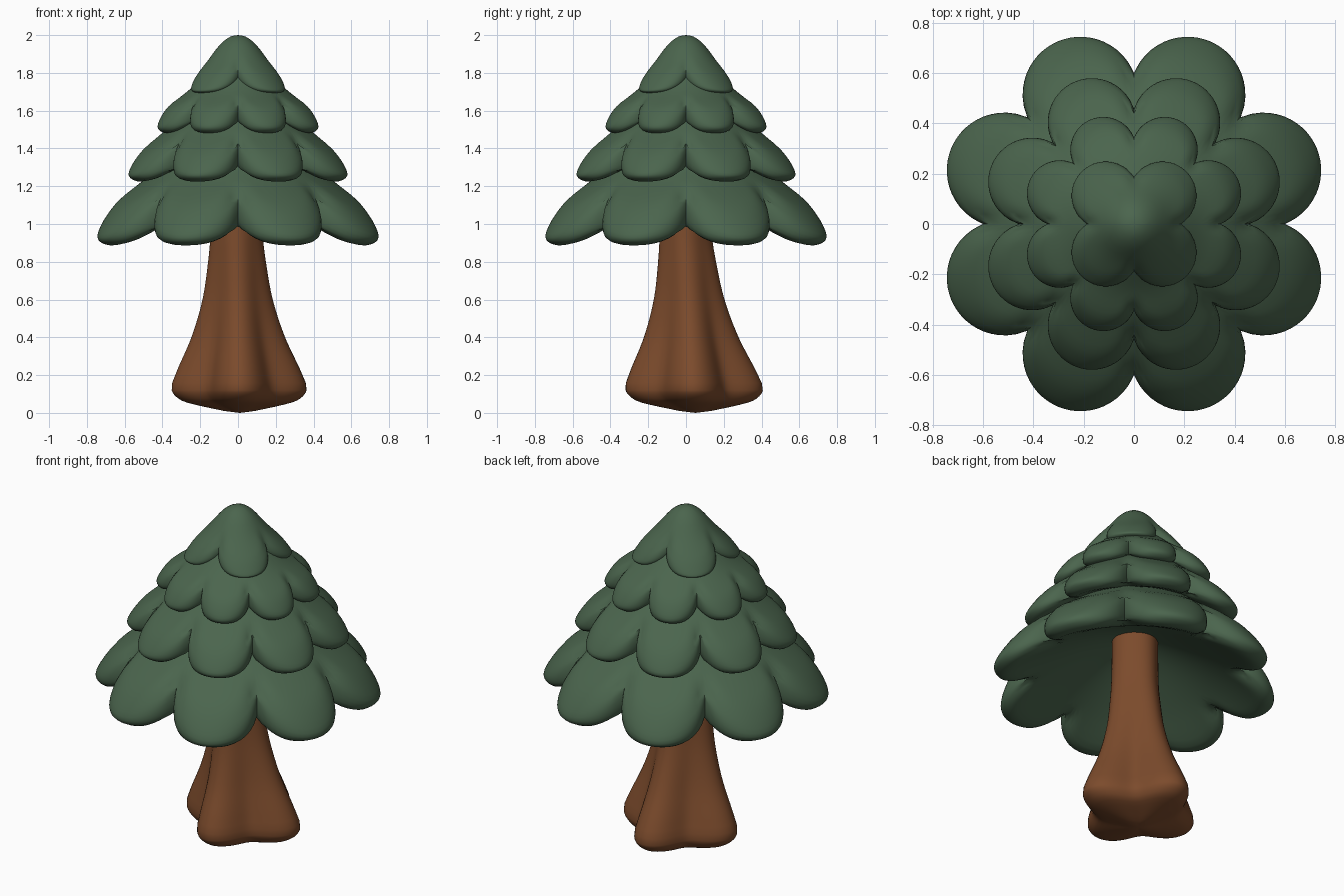
import bpy, bmesh, math
from math import sin, cos, sqrt, pi

if "Cube" in bpy.data.objects:
    bpy.data.objects.remove(bpy.data.objects["Cube"])


def material(name, color):
    m = bpy.data.materials.new(name)
    m.diffuse_color = (*color, 1)
    m.use_nodes = True
    m.node_tree.nodes["Principled BSDF"].inputs["Base Color"].default_value = m.diffuse_color
    return m


def curve(pts, x):
    """Smooth interpolation through (x, y) points sorted by x."""
    x = min(max(x, pts[0][0]), pts[-1][0])
    n = len(pts)

    def slope(i):
        a, b = pts[max(i - 1, 0)], pts[min(i + 1, n - 1)]
        return (b[1] - a[1]) / (b[0] - a[0])
    for i in range(n - 1):
        (x0, y0), (x1, y1) = pts[i], pts[i + 1]
        if x <= x1:
            h = x1 - x0
            t = (x - x0) / h
            return ((2*t**3 - 3*t**2 + 1) * y0 + (t**3 - 2*t*t + t) * h * slope(i)
                    + (3*t*t - 2*t**3) * y1 + (t**3 - t*t) * h * slope(i + 1))
    return pts[-1][1]


def skin(name, start, rings, end, mat):
    """Closed surface: start point, list of rings, end point."""
    bm = bmesh.new()
    a, b = bm.verts.new(start), bm.verts.new(end)
    vr = [[bm.verts.new(p) for p in r] for r in rings]
    n = len(vr[0])
    for j in range(n):
        k = (j + 1) % n
        bm.faces.new((a, vr[0][j], vr[0][k]))
        bm.faces.new((b, vr[-1][k], vr[-1][j]))
        for r, s in zip(vr, vr[1:]):
            bm.faces.new((r[j], s[j], s[k], r[k]))
    bmesh.ops.recalc_face_normals(bm, faces=bm.faces)
    me = bpy.data.meshes.new(name)
    bm.to_mesh(me)
    bm.free()
    me.materials.append(mat)
    ob = bpy.data.objects.new(name, me)
    bpy.context.collection.objects.link(ob)
    bpy.context.view_layer.objects.active = ob
    ob.select_set(True)
    bpy.ops.object.shade_smooth_by_angle(angle=math.radians(60))
    ob.select_set(False)


def tier(name, lobes, c, rho, top, bottom, mat, per=24, n=16):
    """Petalled skirt: circles of radius rho centred at distance c."""
    half = pi / lobes
    e = 0.42 * rho

    def edge(phi):
        return c * cos(phi) + sqrt(max(rho**2 - (c * sin(phi))**2, 0))
    phis = [-half + 2 * half * j / per for j in range(per)]
    border = [(edge(p) * cos(p + o), edge(p) * sin(p + o))
              for o in (-2 * half, 0, 2 * half) for p in phis]

    def heights(r, phi, rim):
        zt, zb = curve(top, r), curve(bottom, r)
        x, y = r * cos(phi), r * sin(phi)
        d = 0 if rim else min(math.hypot(x - u, y - v) for u, v in border)
        f = sqrt(1 - (1 - min(d / e, 1))**2)
        mid, h = (zt + zb) / 2, (zt - zb) / 2 * f
        return mid + h, mid - h
    upper, lower = [], []
    for i in range(1, n + 1):
        s = sin(pi / 2 * i / n)
        cols = [(s * edge(p), p, *heights(s * edge(p), p, i == n)) for p in phis]
        for k, out in ((2, upper), (3, lower)):
            out.append([(q[0] * cos(q[1] + (2*m + 1) * half),
                         q[0] * sin(q[1] + (2*m + 1) * half), q[k])
                        for m in range(lobes) for q in cols])
    skin(name, (0, 0, top[0][1]), upper + lower[-2::-1], (0, 0, bottom[0][1]), mat)


green = material("foliage_green", (0.07, 0.13, 0.075))
brown = material("bark_brown", (0.2, 0.07, 0.025))

# Foliage tiers, bottom to top
tier("foliage_bottom", 8, 0.557, 0.23,
     [(0, 1.5), (0.25, 1.43), (0.476, 1.25), (0.65, 1.12), (0.79, 0.98)],
     [(0, 1.22), (0.2, 1.15), (0.48, 1.01), (0.7, 0.89), (0.79, 0.87)], green)
tier("foliage_lower_middle", 8, 0.437, 0.176,
     [(0, 1.7), (0.2, 1.64), (0.418, 1.47), (0.53, 1.38), (0.62, 1.29)],
     [(0, 1.42), (0.36, 1.32), (0.55, 1.225), (0.62, 1.22)], green)
tier("foliage_upper_middle", 8, 0.318, 0.132,
     [(0, 1.87), (0.13, 1.82), (0.27, 1.70), (0.38, 1.62), (0.45, 1.55)],
     [(0, 1.66), (0.25, 1.57), (0.4, 1.483), (0.45, 1.475)], green)
tier("foliage_top", 4, 0.16, 0.135,
     [(0, 2.0), (0.04, 1.992), (0.09, 1.955), (0.16, 1.87), (0.24, 1.785), (0.3, 1.72)],
     [(0, 1.82), (0.17, 1.745), (0.26, 1.69), (0.3, 1.685)], green)

# Trunk with four flared roots: (height, radius along a root)
flare = [(0.01, 0.08), (0.04, 0.22), (0.065, 0.305), (0.12, 0.357), (0.2, 0.337),
         (0.4, 0.248), (0.6, 0.186), (0.8, 0.153), (0.95, 0.138), (1.25, 0.13)]
lobing = [(0.0, 0.17), (0.2, 0.18), (0.4, 0.14), (0.6, 0.09), (0.95, 0.04), (1.25, 0.02)]
rings = []
levels = [0.01 + 0.11 * i / 10 for i in range(10)] + [0.12 + 1.13 * i / 30 for i in range(31)]
for z in levels:
    amp = curve(lobing, z)
    base = curve(flare, z) / (1 + amp)
    lean = max(0, 1 - z / 0.9)
    ring = []
    for j in range(96):
        t = 2 * pi * j / 96
        r = base * (1 + amp * cos(4 * t) - 0.25 * amp * sin(2 * t) * (sin(2 * t) > 0))
        ring.append((r * cos(t) + 0.015 * lean - 0.007,
                     r * sin(t) * (1 + 0.02 * lean) + 0.05 * lean, z))
    rings.append(ring)
skin("trunk", (0.01, 0.05, 0), rings, (0, 0, 1.27), brown)
